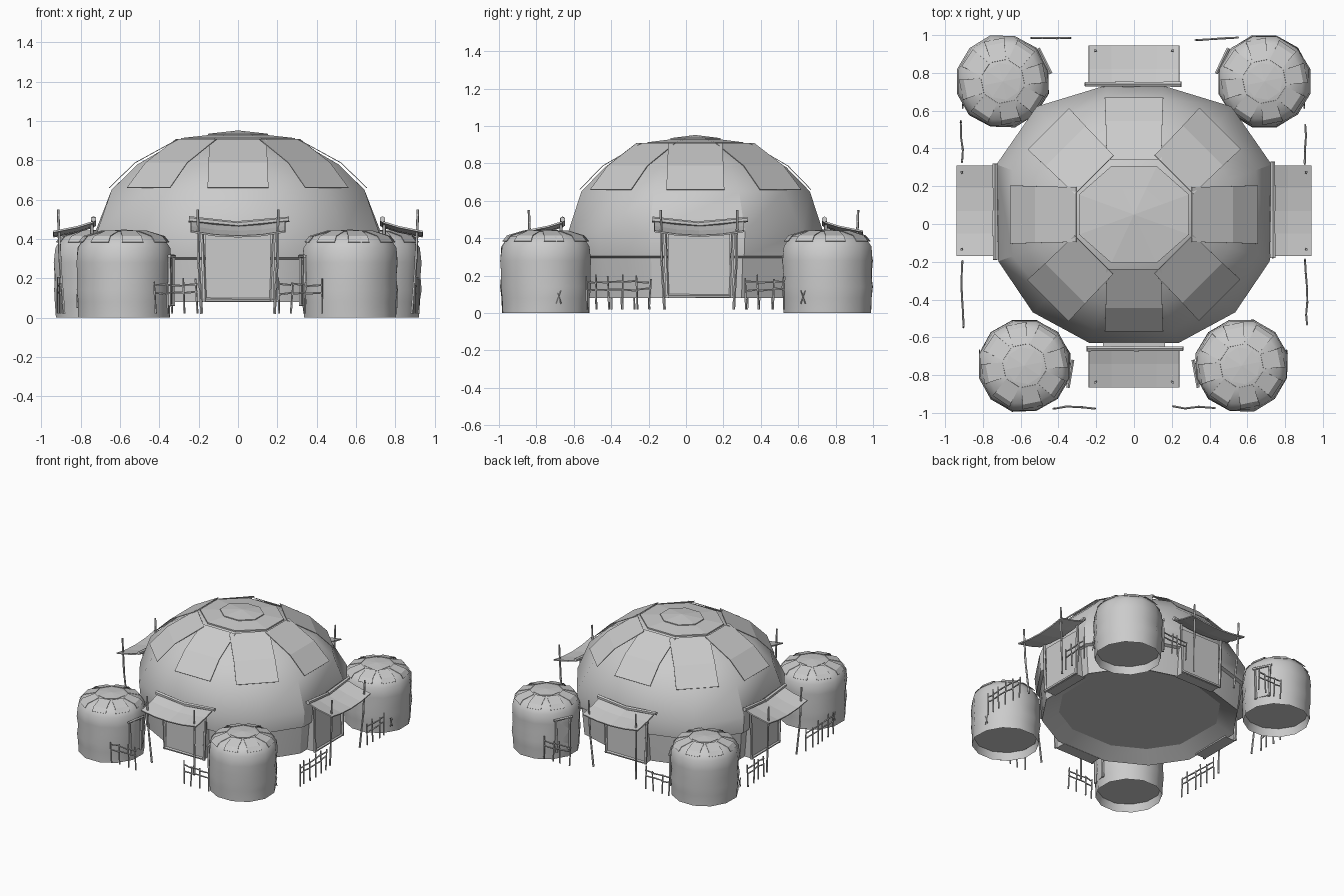
import bpy, bmesh, math, random
from mathutils import Matrix, Vector

random.seed(4)
cube = bpy.data.objects.get("Cube")
if cube:
    bpy.data.objects.remove(cube)

mat = bpy.data.materials.new("pale_grey")
mat.use_nodes = True
GREY = (0.6, 0.6, 0.6, 1)
mat.diffuse_color = GREY
mat.node_tree.nodes["Principled BSDF"].inputs["Base Color"].default_value = GREY
ID = Matrix.Identity(4)


def finish(name, bm, m=ID, smooth=None, thick=0):
    bmesh.ops.recalc_face_normals(bm, faces=bm.faces)
    bm.transform(m)
    me = bpy.data.meshes.new(name)
    bm.to_mesh(me)
    bm.free()
    me.materials.append(mat)
    ob = bpy.data.objects.new(name, me)
    bpy.context.collection.objects.link(ob)
    if thick:
        mod = ob.modifiers.new("thickness", 'SOLIDIFY')
        mod.thickness = thick
        mod.offset = 0
    if smooth:
        bpy.ops.object.select_all(action='DESELECT')
        ob.select_set(True)
        bpy.context.view_layer.objects.active = ob
        bpy.ops.object.shade_smooth_by_angle(angle=math.radians(smooth))
    return ob


def regular(n, phase=0.0):
    return [(phase + math.tau * i / n, 1) for i in range(n)]


def mirrored(right_half):
    """Outline of (angle, reach) from its right half in degrees."""
    half = [(math.radians(a), r) for a, r in right_half]
    return half + [(math.pi - a, r) for a, r in reversed(half)]


def lathe(name, profile, outline, m=ID, smooth=None, wobble=0.0, upper=None, split=0.6):
    """Rings following an outline, or the upper outline above the split height."""
    bm = bmesh.new()
    rings = []
    for r, z in profile:
        ring = []
        shape = upper if upper and z > split else outline
        for a, reach in shape if r else [(0, 0)]:
            k = r * reach * (1 + random.uniform(-wobble, wobble))
            ring.append(bm.verts.new((k * math.cos(a), k * math.sin(a), z)))
        rings.append(ring)
    n = len(outline)
    for a, b in zip(rings, rings[1:]):
        for i in range(n):
            j = (i + 1) % n
            loop = [a[i % len(a)], a[j % len(a)], b[j % len(b)], b[i % len(b)]]
            bm.faces.new(list(dict.fromkeys(loop)))
    return finish(name, bm, m, smooth)


def sheet(name, rows, m=ID, thick=0.01):
    bm = bmesh.new()
    grid = [[bm.verts.new(p) for p in row] for row in rows]
    for a, b in zip(grid, grid[1:]):
        for i in range(len(a) - 1):
            bm.faces.new((a[i], a[i + 1], b[i + 1], b[i]))
    return finish(name, bm, m, thick=thick)


def sticks(name, segments, radius, m=ID, sides=5):
    """Round poles between pairs of points."""
    bm = bmesh.new()
    for p, q in segments:
        p, q = Vector(p), Vector(q)
        d = q - p
        t = Matrix.Translation((p + q) / 2) @ d.to_track_quat('Z', 'Y').to_matrix().to_4x4()
        bmesh.ops.create_cone(bm, cap_ends=True, segments=sides, radius1=radius,
                              radius2=radius * 0.85, depth=d.length, matrix=t)
    return finish(name, bm, m)


def box(name, lo, hi, m=ID):
    bm = bmesh.new()
    lo, hi = Vector(lo), Vector(hi)
    bmesh.ops.create_cube(bm, size=1, matrix=Matrix.Translation((lo + hi) / 2)
                          @ Matrix.Diagonal((*(hi - lo), 1)))
    return finish(name, bm, m)


def patches(name, profile, widths, reaches, m, phase=0.0, thick=0.004):
    """Eight hide panels lying over a roof."""
    for k, reach in enumerate(reaches):
        rot = Matrix.Rotation(phase + k * math.tau / 8, 4, 'Z')
        rows = [[(r * reach, -w, z), (r * reach, w, z)] for (r, z), w in zip(profile, widths)]
        sheet(f"{name}_{k + 1}", rows, m @ rot, thick)


# Main dome: a twelve-sided outline with broad sides behind the entrances
WALL = mirrored([(-71, 0.72), (-44, 0.745), (-19, 0.76), (20, 0.775), (48, 0.77), (78, 0.7)])
ROOF = mirrored([(-71, 0.72), (-44, 0.71), (-19, 0.76), (20, 0.765), (47, 0.72), (76, 0.705)])
hall = Matrix.Translation((0, 0.05, 0))
lathe("main_dome", [(0.76, 0.147), (0.93, 0.08), (0.945, 0.2), (0.955, 0.295), (0.985, 0.305),
                    (1, 0.43), (0.895, 0.65), (0.71, 0.78), (0.43, 0.896), (0, 0.938)],
      WALL, hall, 32, upper=ROOF)
lathe("main_floor", [(0.6, 0.145), (0, 0.145)], regular(24), hall)
patches("roof_panel", [(0.9, 0.66), (0.72, 0.787), (0.42, 0.907)], [0.155, 0.15, 0.145],
        [0.728, 0.715, 0.687, 0.71] * 2, hall)
oval = hall @ Matrix.Diagonal((1, 0.88, 1, 1))
lathe("roof_cap", [(0, 0.9), (0.315, 0.903), (0.315, 0.913), (0, 0.945)],
      regular(8, math.pi / 8), oval)
lathe("roof_cap_top", [(0, 0.92), (0.165, 0.925), (0.165, 0.935), (0, 0.952)],
      regular(8, math.pi / 8), oval)

# Four entrances, each drawn facing -y and turned into place
for label, deg, cy, d in (("front", 0, 0.05, 0.70), ("left", 90, 0.07, 0.725),
                          ("back", 180, 0.05, 0.68), ("right", -90, 0.07, 0.725)):
    m = (Matrix.Translation((0, cy, 0)) @ Matrix.Rotation(math.radians(deg), 4, 'Z')
         @ Matrix.Translation((0, -d, 0)))
    box(label + "_door", (-0.165, -0.012, 0.08), (0.165, 0.07, 0.44), m)
    sticks(label + "_door_frame",
           [((s * 0.17, -0.018, 0.08), (s * 0.185, -0.018, 0.47)) for s in (-1, 1)]
           + [((-0.18, -0.018, 0.09), (0.18, -0.018, 0.09))], 0.011, m)
    sticks(label + "_awning_beam", [((-0.25, -0.01, 0.5), (0, -0.01, 0.475)),
                                    ((0, -0.01, 0.475), (0.26, -0.01, 0.5))], 0.016, m, 6)
    rows = []
    for y, z in ((-0.01, 0.487), (-0.09, 0.462), (-0.215, 0.437)):
        rows.append([(u * 0.24, y, z - 0.025 * (1 - u * u)) for u in (-1, -0.5, 0, 0.5, 1)])
    sheet(label + "_awning", rows, m, 0.009)
    sticks(label + "_awning_poles", [((s * 0.185, -0.16, 0.02), (s * 0.2, -0.18, 0.28))
                                     for s in (-1, 1)]
           + [((s * 0.2, -0.18, 0.28), (s * 0.205, -0.19, 0.55)) for s in (-1, 1)], 0.008, m)

# Four round huts with a doorway each
HUT = [(0.228, 0.06), (0.24, 0.0), (0.243, 0.08), (0.25, 0.14), (0.244, 0.21), (0.25, 0.28),
       (0.243, 0.355), (0.207, 0.408), (0.12, 0.436), (0, 0.444)]
ROUND = regular(12, math.radians(15))
for label, x, y, deg in (("front_right", -0.58, -0.75, -10), ("front_left", 0.57, -0.75, 190),
                         ("back_right", -0.695, 0.755, 26), ("back_left", 0.69, 0.755, 154)):
    m = Matrix.Translation((x, y, 0))
    lathe(label + "_hut", HUT, ROUND, m, 50, 0.012)
    lathe(label + "_hut_floor", [(0.23, 0.06), (0, 0.06)], ROUND, m)
    patches(label + "_hut_panel", [(0.224, 0.384), (0.2, 0.414), (0.11, 0.441)],
            [0.055, 0.05, 0.04], [1] * 8, m, 0.2, 0.003)
    lathe(label + "_hut_cap", [(0.1, 0.434), (0.1, 0.44), (0, 0.448)], regular(8, 0.2), m)
    door = m @ Matrix.Rotation(math.radians(deg + 90), 4, 'Z') @ Matrix.Translation((0, -0.235, 0))
    box(label + "_hut_door", (-0.05, -0.006, 0.07), (0.05, 0.03, 0.3), door)
    sticks(label + "_hut_door_frame",
           [((s * 0.052, -0.01, 0.06), (s * 0.058, -0.01, 0.31)) for s in (-1, 1)]
           + [((-0.075, -0.012, 0.312), (0.075, -0.012, 0.312))], 0.01, door)
    # Crossed stitches on the outer wall
    side = 1 if x > 0 else -1
    wall = x + side * (0.238 if y < 0 else 0.212)
    sy = y + (0.07 if y < 0 else -0.13)
    sticks(label + "_stitches", [((wall, sy - 0.012, 0.05), (wall, sy + 0.012, 0.12)),
                                 ((wall, sy + 0.012, 0.05), (wall, sy - 0.012, 0.12))], 0.004)


# Rough stick fences between the huts and the entrances
def fence(name, start, end, posts):
    a, b = Vector((*start, 0)), Vector((*end, 0))
    along = (b - a).normalized()
    side = Vector((-along.y, along.x, 0))
    segs, prev = [], None
    for i in range(posts):
        p = a.lerp(b, (i + 0.5 * random.uniform(-0.3, 0.3)) / (posts - 1))
        p += side * random.uniform(-0.008, 0.008)
        lean = along * random.uniform(-0.012, 0.012)
        top = random.uniform(0.17, 0.21)
        segs.append((p + Vector((0, 0, 0.02)), p + lean + Vector((0, 0, top))))
        if prev:
            for z in (0.125, 0.165):
                segs.append((prev + Vector((0, 0, z + random.uniform(-0.008, 0.008))),
                             p + Vector((0, 0, z))))
        prev = p
    sticks(name, segs, 0.006)


for s, label in ((1, "left"), (-1, "right")):
    fence(f"front_{label}_fence", (s * 0.2, -0.97), (s * 0.43, -0.97), 4)
    fence(f"back_{label}_fence", (s * 0.33, 0.98), (s * 0.55, 0.98), 4)
    fence(f"{label}_front_fence", (s * 0.91, -0.2), (s * 0.91, -0.54), 6)
    fence(f"{label}_back_fence", (s * 0.91, 0.32), (s * 0.91, 0.53), 4)
